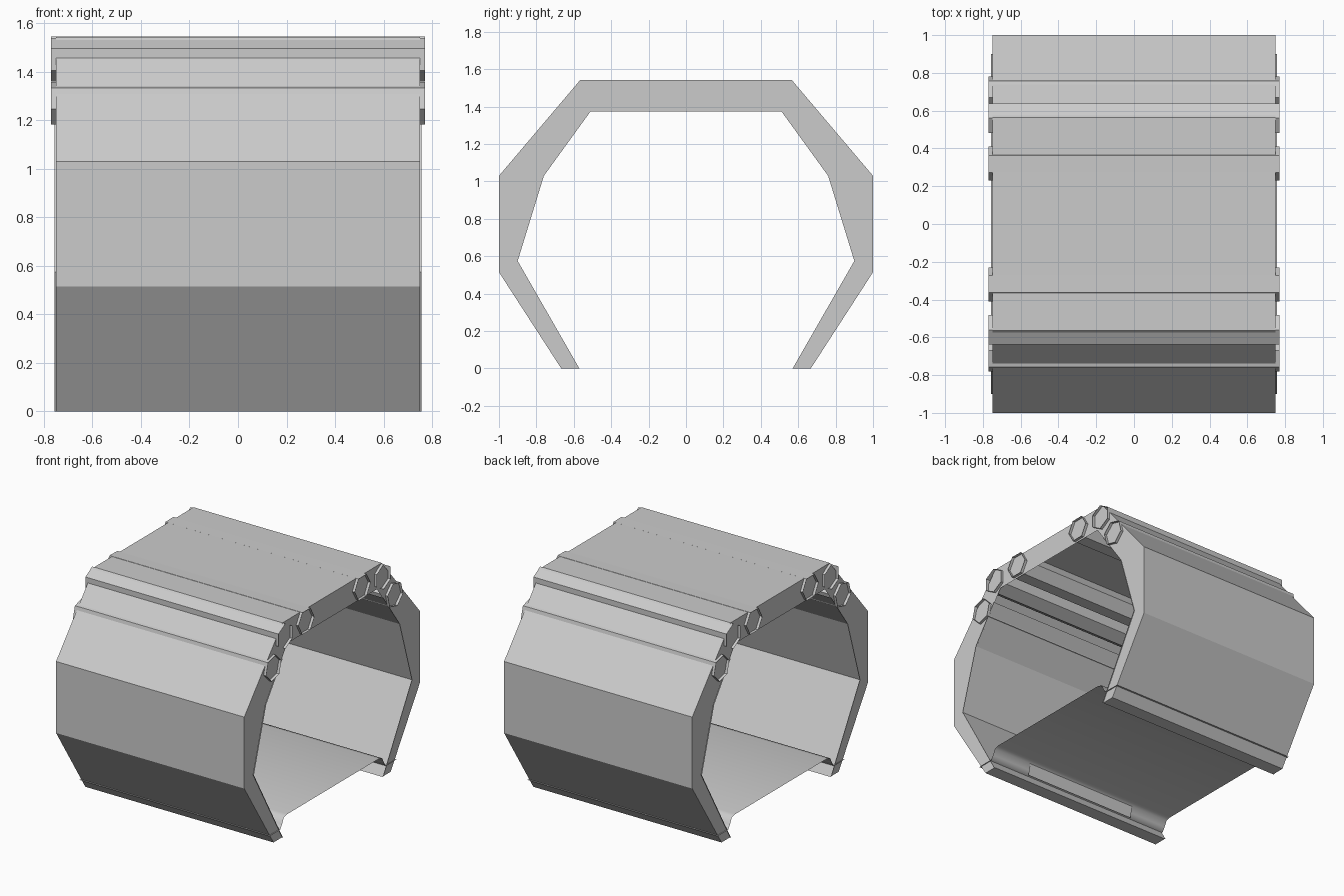
import bpy, bmesh
from math import cos, sin, radians

if "Cube" in bpy.data.objects:
    bpy.data.objects.remove(bpy.data.objects["Cube"])


def finish(bm, name):
    me = bpy.data.meshes.new(name)
    bm.to_mesh(me)
    bm.free()
    ob = bpy.data.objects.new(name, me)
    bpy.context.collection.objects.link(ob)
    return ob


def sheet(name, pts, half, closed=False):
    """Open surface swept along x from a (y, z) path."""
    bm = bmesh.new()
    a = [bm.verts.new((-half, y, z)) for y, z in pts]
    b = [bm.verts.new((half, y, z)) for y, z in pts]
    n = len(pts)
    for i in range(n if closed else n - 1):
        j = (i + 1) % n
        bm.faces.new((a[i], a[j], b[j], b[i]))
    return finish(bm, name)


def mirrored(pts):
    return pts + [(-y, z) for y, z in reversed(pts)]


# Arch shell: outer skin and end faces, open on the inside where pipes show
outer = mirrored([(0.667, 0), (1, 0.515), (1, 1.03), (0.565, 1.543)])
inner = mirrored([(0.57, 0), (0.9, 0.575), (0.76, 1.03), (0.51, 1.375)])
bm = bmesh.new()
rings = [[[bm.verts.new((x, y, z)) for y, z in p] for p in (outer, inner)]
         for x in (-0.75, 0.75)]
(o0, i0), (o1, i1) = rings
for k in range(len(outer) - 1):
    bm.faces.new((o0[k], o0[k + 1], o1[k + 1], o1[k]))
    bm.faces.new((o0[k], o0[k + 1], i0[k + 1], i0[k]))
    bm.faces.new((o1[k], o1[k + 1], i1[k + 1], i1[k]))
for k in (0, -1):
    bm.faces.new((o0[k], i0[k], i1[k], o1[k]))
bmesh.ops.recalc_face_normals(bm, faces=bm.faces)
finish(bm, "arch_shell")

# Wall linings, slightly longer than the shell, ending below the ceiling pipes
for s, side in ((1, "back"), (-1, "front")):
    path = [(0.57, 0), (0.9, 0.575), (0.76, 1.03), (0.572, 1.29)][::s]
    sheet(side + "_wall_lining", [(s * y, z) for y, z in path], 0.757)

# Open hexagonal ceiling pipes: centre y, centre z, rotation
for s, side in ((1, "back"), (-1, "front")):
    for n, (cy, cz, rot) in enumerate([(0.32, 1.466, 1), (0.56, 1.45, 30),
                                       (0.693, 1.27, 45)]):
        ring = [(s * (cy + 0.09 * cos(radians(rot + 60 * k))),
                 cz + 0.09 * sin(radians(rot + 60 * k))) for k in range(6)]
        sheet(f"{side}_pipe_{n + 1}", ring[::-s], 0.77, True)

# Floor sheet: raised walkway with side gutters running into the walls
floor = sheet("floor", mirrored([(0.725, 0.07), (0.6, 0.07), (0.58, 0.1),
                                 (0.56, 0.14), (0.52, 0.15)]), 0.757)
floor.data.shade_smooth()

# Long panels under both edges of the walkway
for s, side in ((1, "back"), (-1, "front")):
    sheet(side + "_step_panel", [(s * 0.575, 0.055), (s * 0.555, 0.135)][::s], 0.45)
